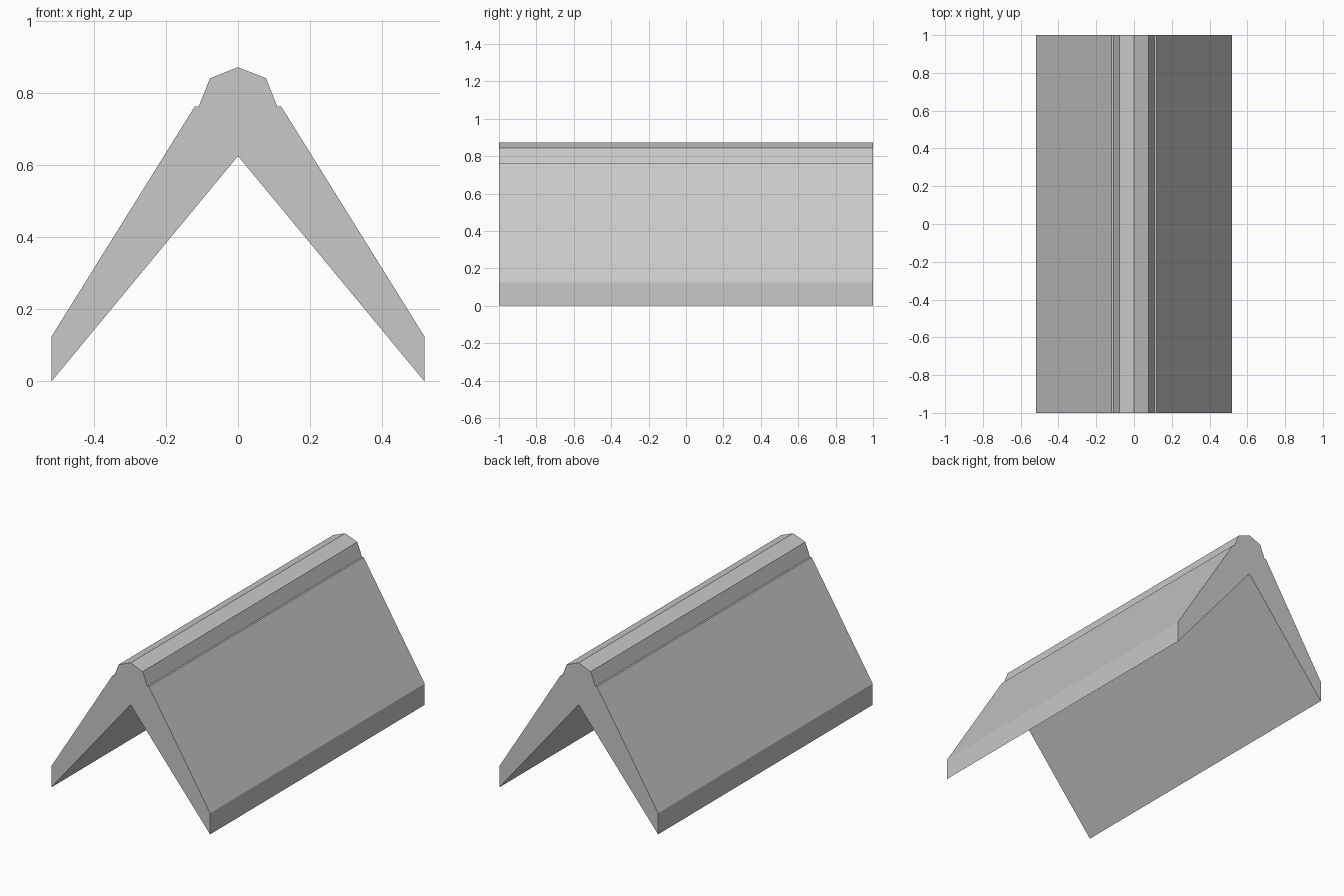
import bpy, bmesh

if "Cube" in bpy.data.objects:
    bpy.data.objects.remove(bpy.data.objects["Cube"])

# Right half of the cross-section (x, z), from the ridge down to the eave
half = [(0.078, 0.842), (0.109, 0.764), (0.12, 0.764), (0.518, 0.125), (0.518, 0.0)]
profile = [(0, 0.873)] + half + [(0, 0.626)] + [(-x, z) for x, z in reversed(half)]

# Gable roof with raised ridge cap: profile extruded along y
bm = bmesh.new()
end = bm.faces.new([bm.verts.new((x, -1, z)) for x, z in profile])
out = bmesh.ops.extrude_face_region(bm, geom=[end], use_keep_orig=True)
verts = [g for g in out["geom"] if isinstance(g, bmesh.types.BMVert)]
bmesh.ops.translate(bm, verts=verts, vec=(0, 2, 0))
bmesh.ops.recalc_face_normals(bm, faces=bm.faces[:])
mesh = bpy.data.meshes.new("roof")
bm.to_mesh(mesh)
bm.free()
roof = bpy.data.objects.new("roof", mesh)
bpy.context.collection.objects.link(roof)

# Plain grey finish
grey = bpy.data.materials.new("light grey")
grey.diffuse_color = (0.58, 0.58, 0.58, 1)
grey.use_nodes = True
grey.node_tree.nodes["Principled BSDF"].inputs["Base Color"].default_value = grey.diffuse_color
mesh.materials.append(grey)
